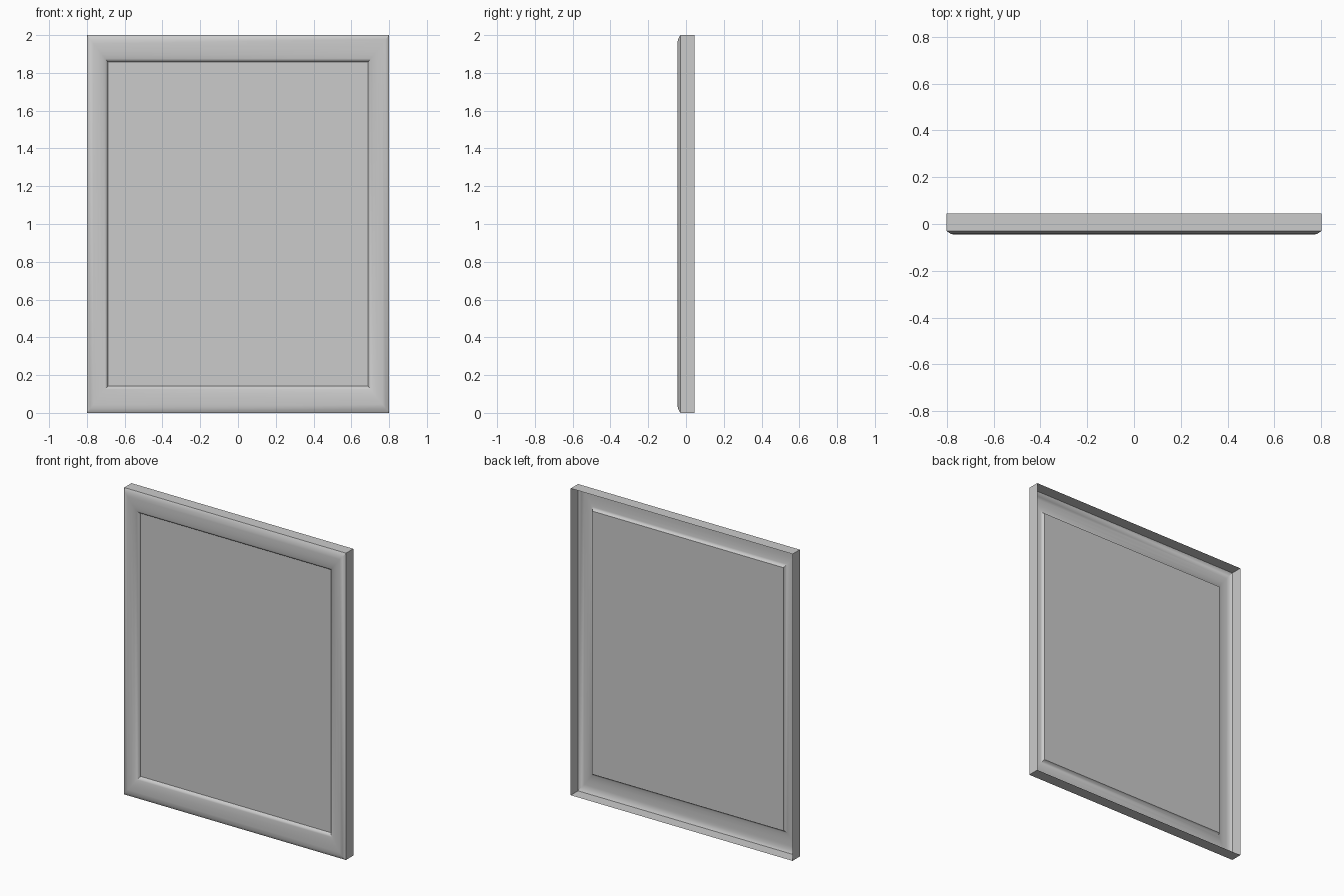
import bpy, bmesh, math

cube = bpy.data.objects.get("Cube")
if cube:
    bpy.data.objects.remove(cube)

grey = bpy.data.materials.new("plain grey")
grey.use_nodes = True
colour = (0.6, 0.6, 0.6, 1)
grey.diffuse_color = colour
grey.node_tree.nodes["Principled BSDF"].inputs["Base Color"].default_value = colour

HALF_W, HEIGHT, RAIL_RATIO = 0.8, 2.0, 1.28

# Section of the moulding: inset from the outer edge, depth
frame_profile = [(0, 0.045), (0, -0.03), (0.018, -0.043), (0.035, -0.045),
                 (0.06, -0.045), (0.08, -0.042), (0.097, -0.037),
                 (0.106, -0.031), (0.111, -0.018)]
panel_profile = [frame_profile[-1]]


def ring(bm, inset, y):
    """Rectangular loop, with top and bottom rails wider than the sides."""
    x, z = HALF_W - inset, inset * RAIL_RATIO
    return [bm.verts.new(p) for p in
            ((-x, y, z), (x, y, z), (x, y, HEIGHT - z), (-x, y, HEIGHT - z))]


def build(name, profile, filled=False):
    bm = bmesh.new()
    rings = [ring(bm, *p) for p in profile]
    for a, b in zip(rings, rings[1:]):
        for i in range(4):
            j = (i + 1) % 4
            bm.faces.new((a[i], a[j], b[j], b[i]))
    if filled:
        bm.faces.new(rings[-1])
    mesh = bpy.data.meshes.new(name)
    bm.to_mesh(mesh)
    bm.free()
    mesh.materials.append(grey)
    obj = bpy.data.objects.new(name, mesh)
    bpy.context.collection.objects.link(obj)
    return obj


# Hollow moulded frame, open at the back
frame = build("moulded_frame", frame_profile)
bpy.ops.object.select_all(action='DESELECT')
frame.select_set(True)
bpy.context.view_layer.objects.active = frame
bpy.ops.object.shade_smooth_by_angle(angle=math.radians(40))

# Recessed flat panel
build("recessed_panel", panel_profile, filled=True)
